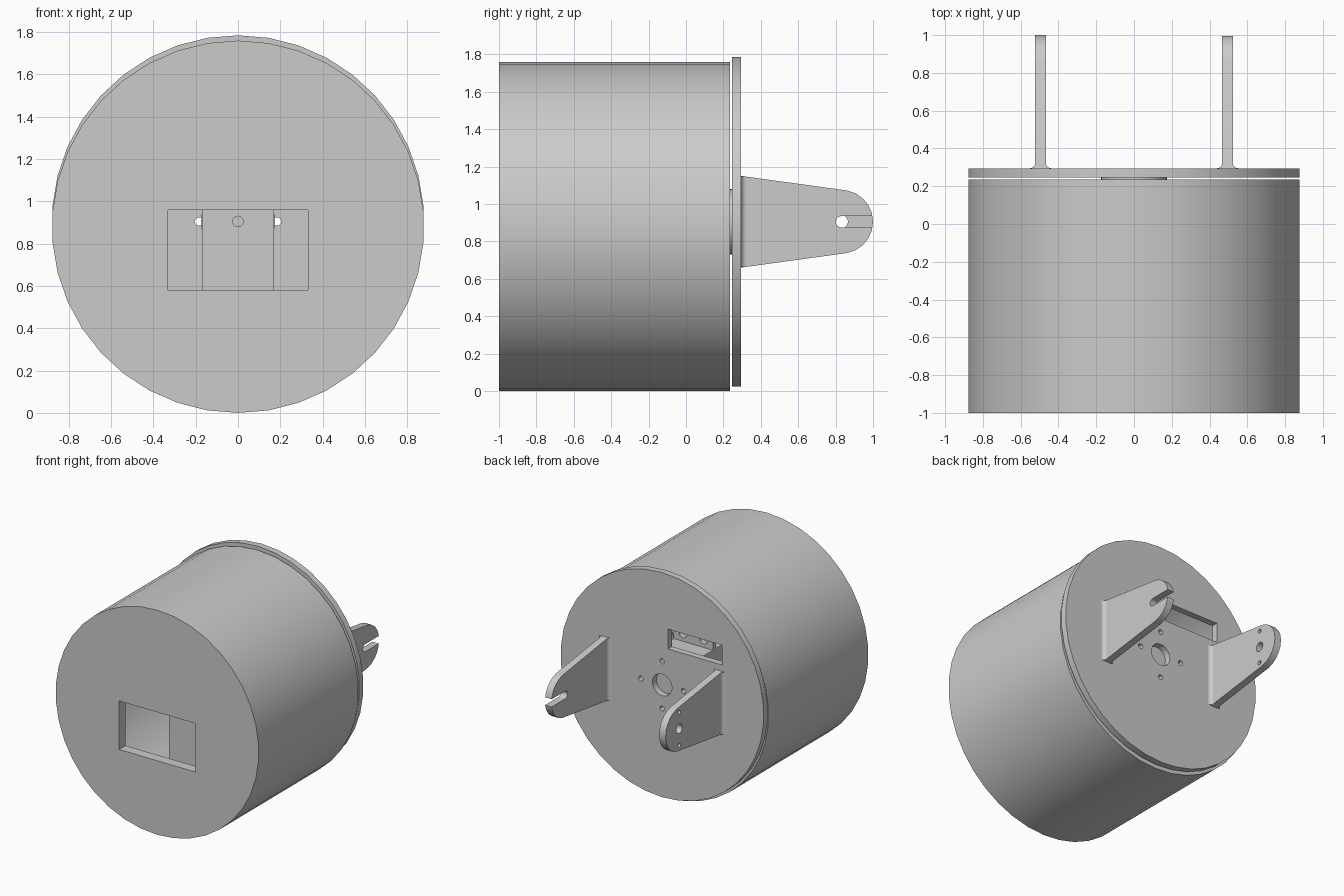
import bpy, bmesh
from math import sin, cos, pi, radians
from mathutils import Vector

cube = bpy.data.objects.get("Cube")
if cube:
    bpy.data.objects.remove(cube, do_unlink=True)

GREY = (0.6, 0.6, 0.6, 1)
mat = bpy.data.materials.new("plain grey")
mat.use_nodes = True
mat.diffuse_color = GREY
mat.node_tree.nodes["Principled BSDF"].inputs["Base Color"].default_value = GREY

AXLE = 0.905      # height of the turning axis
ARM_X = 0.495     # arm distance from the middle
ARM_T = 0.028     # half thickness of an arm


def prism(name, pts, axis, lo, hi):
    """Extrude a 2D outline along an axis; the outline uses the other two axes in order."""
    place = {"X": lambda p, t: (t, p[0], p[1]),
             "Y": lambda p, t: (p[0], t, p[1]),
             "Z": lambda p, t: (p[0], p[1], t)}[axis]
    bm = bmesh.new()
    face = bm.faces.new([bm.verts.new(place(p, lo)) for p in pts])
    top = bmesh.ops.extrude_face_region(bm, geom=[face])["geom"]
    move = Vector(place((0, 0), hi - lo))
    bmesh.ops.translate(bm, vec=move, verts=[v for v in top if isinstance(v, bmesh.types.BMVert)])
    bmesh.ops.recalc_face_normals(bm, faces=bm.faces)
    mesh = bpy.data.meshes.new(name)
    bm.to_mesh(mesh)
    bm.free()
    mesh.materials.append(mat)
    obj = bpy.data.objects.new(name, mesh)
    bpy.context.collection.objects.link(obj)
    return obj


def circle(cx, cy, r, n=24):
    return [(cx + r * sin(2 * pi * i / n), cy + r * cos(2 * pi * i / n)) for i in range(n)]


def rect(x0, x1, y0, y1):
    return [(x0, y0), (x1, y0), (x1, y1), (x0, y1)]


def select(obj):
    bpy.ops.object.select_all(action="DESELECT")
    obj.select_set(True)
    bpy.context.view_layer.objects.active = obj


def combine(obj, others, operation="DIFFERENCE"):
    for other in others:
        select(obj)
        mod = obj.modifiers.new("cut", "BOOLEAN")
        mod.operation, mod.object, mod.solver = operation, other, "EXACT"
        bpy.ops.object.modifier_apply(modifier=mod.name)
        bpy.data.objects.remove(other, do_unlink=True)


def smooth(obj):
    select(obj)
    bpy.ops.object.shade_smooth_by_angle(angle=radians(30))


# Hollow drum, open at the back, with a rectangular window in its front wall
drum = prism("drum_body", circle(0, 0.88, 0.88, 38), "Y", -1, 0.235)
combine(drum, [
    prism("hollow", circle(0, 0.88, 0.80, 38), "Y", -0.92, 0.4),
    prism("window", rect(-0.33, 0.33, 0.58, 0.96), "Y", -1.2, -0.8),
])

# Turning disc with axle hole, four screw holes and a cable window
disc = prism("turning_disc", circle(0, AXLE, 0.88, 38), "Y", 0.245, 0.295)
holes = [prism("axle_hole", circle(0, AXLE, 0.085), "Y", 0.1, 0.4)]
for k in range(4):
    a = k * pi / 2
    holes.append(prism("screw_hole", circle(0.185 * cos(a), AXLE + 0.185 * sin(a), 0.02, 12),
                       "Y", 0.1, 0.4))
holes.append(prism("cable_window", rect(-0.52, -0.05, 1.2, 1.355), "Y", 0.1, 0.4))
combine(disc, holes)

# Motor inside the drum: case, screw tabs, shaft and round horn
case = prism("motor_case", rect(-0.17, 0.17, 0.395, 1.075), "Y", -0.61, 0.07)
combine(case, [prism("case_hole", circle(0, AXLE, 0.025, 16), "Y", -0.7, -0.58)])
for name, z0, z1 in (("upper_motor_tab", 1.075, 1.2), ("lower_motor_tab", 0.27, 0.395)):
    tab = prism(name, rect(-0.17, 0.17, z0, z1), "Y", -0.13, -0.09)
    combine(tab, [prism("tab_hole", circle(s * 0.09, (z0 + z1) / 2, 0.035, 16), "Y", -0.3, 0.1)
                  for s in (-1, 1)])
    smooth(tab)
shaft = prism("motor_shaft", circle(0, AXLE, 0.06), "Y", 0.07, 0.21)
horn = prism("motor_horn", circle(0, AXLE, 0.175, 32), "Y", 0.21, 0.245)

# Two tapered arms with rounded ends
tip = [(0.83 + 0.17 * cos(radians(a)), AXLE + 0.17 * sin(radians(a))) for a in range(-80, 81, 16)]
outline = [(0.295, AXLE - 0.245)] + tip + [(0.295, AXLE + 0.245)]
arms = {}
for side, s in (("left", 1), ("right", -1)):
    arms[side] = prism(side + "_arm", outline, "X", s * ARM_X - ARM_T, s * ARM_X + ARM_T)
    # Concave fillets where the arm meets the disc
    r = 0.028
    for d in (-1, 1):
        x = s * ARM_X + d * ARM_T
        curve = [(x + d * r * (1 - cos(a)), 0.295 + r * (1 - sin(a)))
                 for a in (i * pi / 12 for i in range(7))]
        smooth(prism(side + "_arm_fillet", [(x, 0.295)] + curve, "Z",
                     AXLE - 0.243, AXLE + 0.243))

# Open slot in the left arm
slot = [(0.83 - 0.03 * sin(i * pi / 8), AXLE + 0.03 * cos(i * pi / 8)) for i in range(9)]
combine(arms["left"], [prism("slot", slot + [(1.1, AXLE - 0.03), (1.1, AXLE + 0.03)], "X", 0.3, 0.7)])

# Pivot hole and two screw holes in the right arm
combine(arms["right"], [prism("arm_hole", circle(0.83, AXLE + dz, r, 20), "X", -0.7, -0.3)
                        for dz, r in ((0, 0.036), (0.13, 0.016), (-0.13, 0.016))])

for part in (drum, disc, case, shaft, horn, *arms.values()):
    smooth(part)
